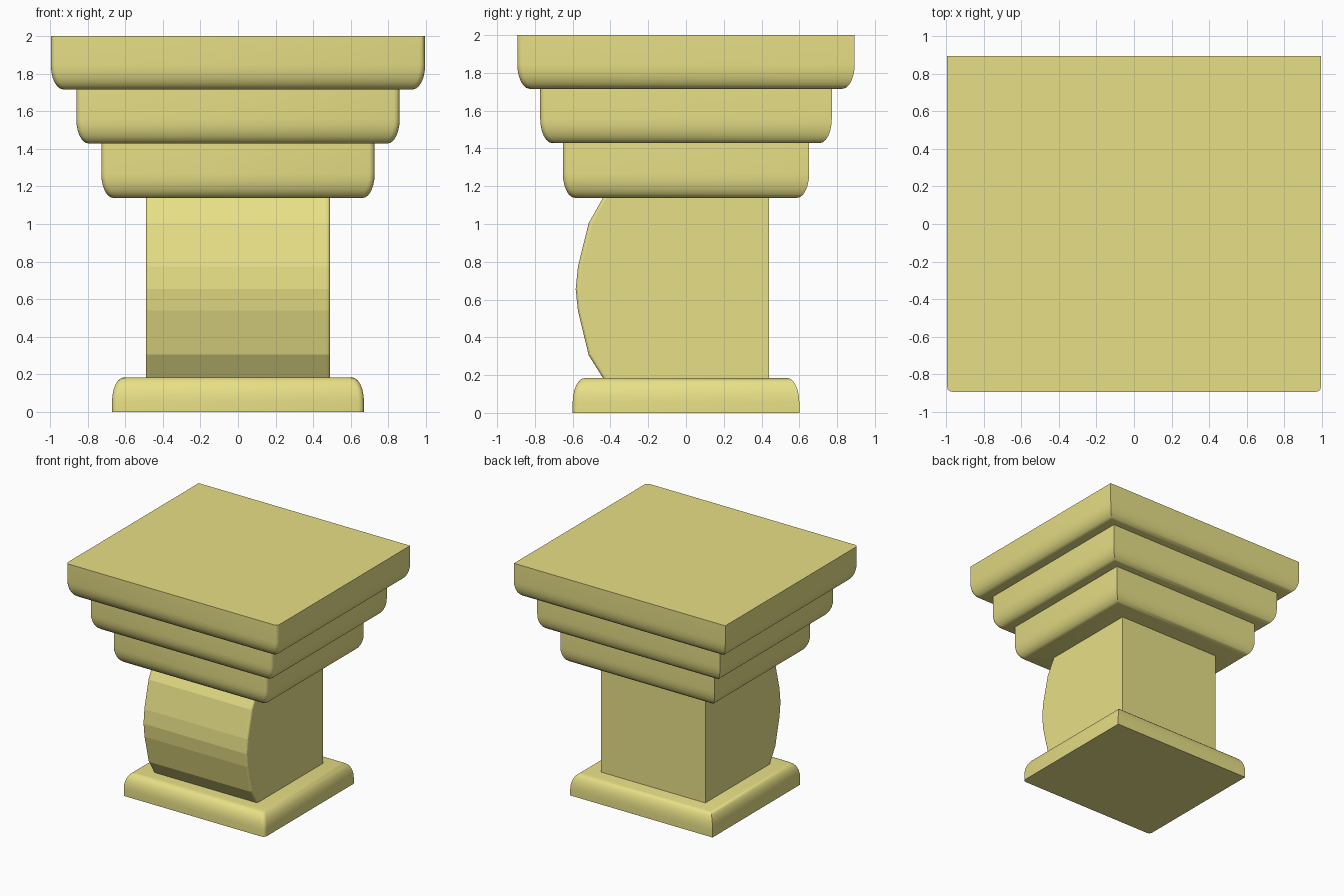
import bpy, bmesh
from math import sin, cos, pi, radians

if "Cube" in bpy.data.objects:
    bpy.data.objects.remove(bpy.data.objects["Cube"])

stone = bpy.data.materials.new("yellow_stone")
stone.diffuse_color = (0.80, 0.74, 0.24, 1)
stone.use_nodes = True
stone.node_tree.nodes["Principled BSDF"].inputs["Base Color"].default_value = stone.diffuse_color


def finish(name, bm, angle):
    bmesh.ops.recalc_face_normals(bm, faces=bm.faces)
    me = bpy.data.meshes.new(name)
    bm.to_mesh(me)
    bm.free()
    me.materials.append(stone)
    me.shade_smooth()
    me.set_sharp_from_angle(angle=radians(angle))
    bpy.context.collection.objects.link(bpy.data.objects.new(name, me))


def outline(hx, yf, yb, r, n=3):
    """Rectangle with square back corners and softly rounded front corners."""
    pts = [(hx, yb), (-hx, yb)]
    for cx, start in ((-hx + r, pi), (hx - r, 1.5 * pi)):
        for i in range(n + 1):
            a = start + i * pi / 2 / n
            pts.append((cx + r * cos(a), yf + r + r * sin(a)))
    return pts


def loft(name, rings, angle=30):
    """Skin a stack of (outline, z) rings and cap both ends."""
    bm = bmesh.new()
    loops = [[bm.verts.new((x, y, z)) for x, y in pts] for pts, z in rings]
    for a, b in zip(loops, loops[1:]):
        for i in range(len(a)):
            j = (i + 1) % len(a)
            bm.faces.new((a[i], a[j], b[j], b[i]))
    bm.faces.new(loops[0])
    bm.faces.new(loops[-1])
    finish(name, bm, angle)


def slab(name, hx, hy, z_flat, z_round, inset=0.065, drop=0.13, steps=6):
    """Slab whose edge curves inward in a quarter ellipse towards z_round."""
    s = 1 if z_round > z_flat else -1
    rings = [(outline(hx, -hy, hy, 0.03), z_flat)]
    for i in range(steps + 1):
        a = i * pi / 2 / steps
        d = inset * (1 - cos(a))
        rings.append((outline(hx - d, -hy + d, hy - d, 0.03),
                      z_round - s * drop * (1 - sin(a))))
    loft(name, rings)


# foot plinth, rounded at the top
slab("base_plinth", 0.67, 0.60, 0.0, 0.185)

# stepped capital, each tier rounded at the bottom
slab("capital_lower_tier", 0.727, 0.652, 1.428, 1.138)
slab("capital_middle_tier", 0.86, 0.772, 1.716, 1.428)
slab("capital_top_tier", 0.995, 0.893, 2.0, 1.716)

# column with a bulging faceted front
bulge = [(-0.44, 0.185), (-0.515, 0.305), (-0.572, 0.54), (-0.584, 0.655),
         (-0.572, 0.775), (-0.515, 1.005), (-0.44, 1.138)]
loft("column", [(outline(0.49, y, 0.44, 0.02), z) for y, z in bulge], 5)
